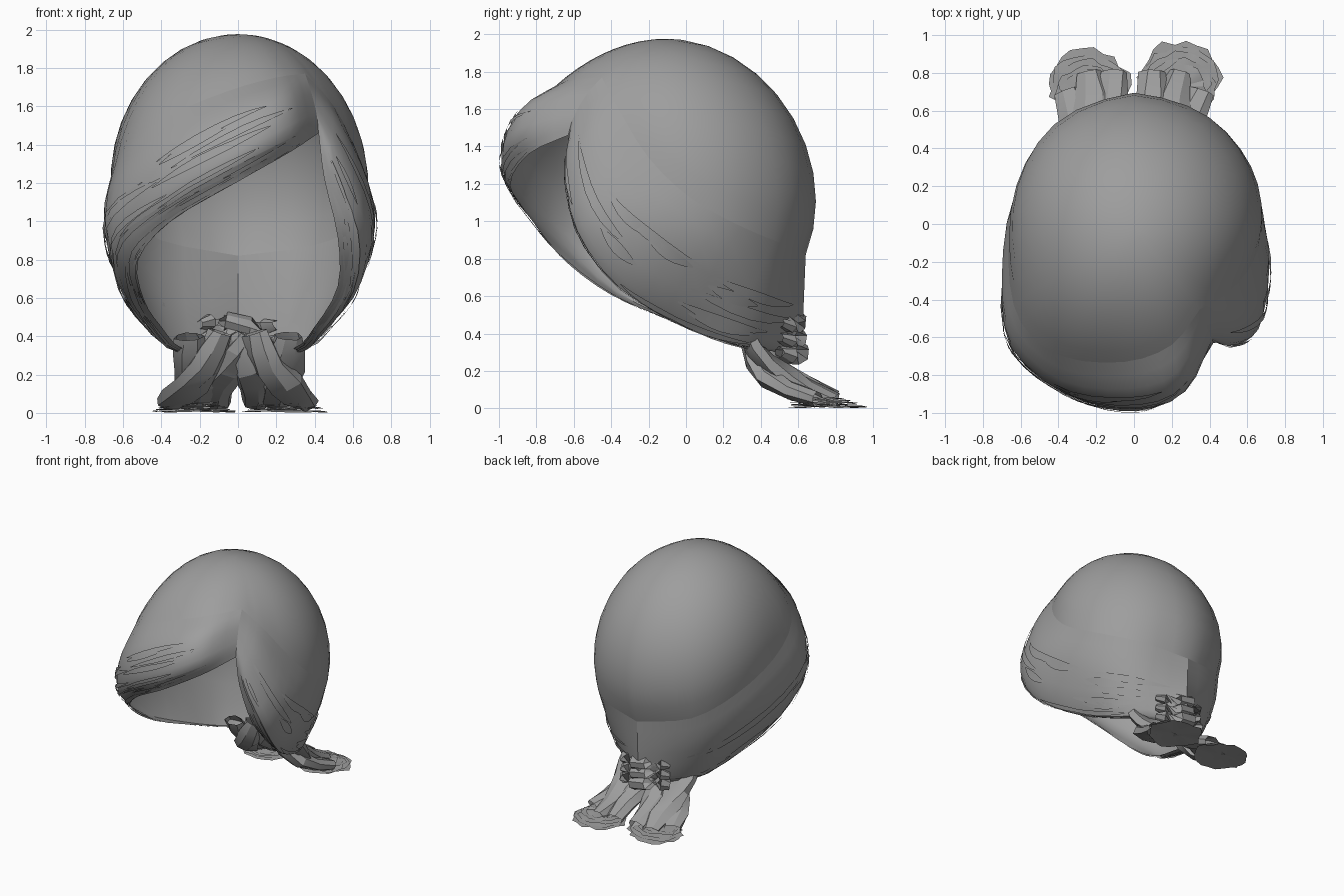
import bpy, bmesh, math, random
from mathutils import Vector as V

if "Cube" in bpy.data.objects:
    bpy.data.objects.remove(bpy.data.objects["Cube"])
random.seed(4)

grey = bpy.data.materials.new("hair grey")
grey.diffuse_color = (0.34, 0.34, 0.34, 1)
grey.use_nodes = True
grey.node_tree.nodes["Principled BSDF"].inputs["Base Color"].default_value = grey.diffuse_color
MID = V((0, -0.1, 1.05))


def make(name, verts, faces, outward=None, angle=40):
    bm = bmesh.new()
    vs = [bm.verts.new(v) for v in verts]
    for f in faces:
        bm.faces.new([vs[i] for i in f])
    bmesh.ops.remove_doubles(bm, verts=bm.verts, dist=0.0005)
    bmesh.ops.recalc_face_normals(bm, faces=bm.faces)
    if outward is not None:
        bm.normal_update()
        s = sum(f.normal.dot(f.calc_center_median() - outward) * f.calc_area() for f in bm.faces)
        if s < 0:
            bmesh.ops.reverse_faces(bm, faces=bm.faces)
    me = bpy.data.meshes.new(name)
    bm.to_mesh(me)
    bm.free()
    me.materials.append(grey)
    ob = bpy.data.objects.new(name, me)
    bpy.context.collection.objects.link(ob)
    bpy.ops.object.select_all(action='DESELECT')
    ob.select_set(True)
    bpy.context.view_layer.objects.active = ob
    bpy.ops.object.shade_smooth_by_angle(angle=math.radians(angle))
    return ob


def grid_faces(rows, cols, wrap=False, start=0):
    n = cols if wrap else cols - 1
    return [(start + r * cols + c, start + r * cols + (c + 1) % cols,
             start + (r + 1) * cols + (c + 1) % cols, start + (r + 1) * cols + c)
            for r in range(rows - 1) for c in range(n)]


def spline(pts, t):
    """Smooth curve through pts, t from 0 to 1"""
    n = len(pts) - 1
    x = min(max(t, 0), 1) * n
    i = min(int(x), n - 1)
    f = x - i
    p1, p2 = pts[i], pts[i + 1]
    p0 = pts[i - 1] if i else p1 * 2 - p2
    p3 = pts[i + 2] if i + 2 <= n else p2 * 2 - p1
    return 0.5 * (2 * p1 + (p2 - p0) * f + (2 * p0 - 5 * p1 + 4 * p2 - p3) * f * f
                  + (3 * p1 - p0 - 3 * p2 + p3) * f ** 3)


# Stations from the parting to the nape: seam, middle, low edge, inner edge
nape = [(0, .64, .82), (0, .63, .58), (0, .62, .36), (0, .58, .29)]
left = [
    [(.35, -.45, 1.77), (.38, -.53, 1.68), (.41, -.60, 1.56), (.42, -.63, 1.46)],
    [(.20, -.64, 1.75), (.24, -.82, 1.64), (.27, -.89, 1.48), (.27, -.84, 1.36)],
    [(-.05, -.73, 1.68), (-.02, -.91, 1.54), (0, -.99, 1.34), (-.03, -.94, 1.19)],
    [(-.38, -.70, 1.54), (-.38, -.86, 1.35), (-.36, -.90, 1.14), (-.35, -.82, 1.00)],
    [(-.60, -.52, 1.36), (-.65, -.62, 1.15), (-.64, -.66, .92), (-.52, -.65, .80)],
    [(-.665, -.2, 1.2), (-.70, -.30, .98), (-.62, -.37, .66), (-.49, -.36, .59)],
    [(-.61, .2, 1.05), (-.63, .12, .82), (-.50, 0, .48), (-.40, -.02, .45)],
    [(-.40, .5, .90), (-.40, .45, .65), (-.34, .35, .35), (-.28, .33, .33)],
    nape]
right = [
    left[0],
    [(.50, -.36, 1.60), (.55, -.50, 1.46), (.52, -.64, 1.30), (.45, -.62, 1.22)],
    [(.63, -.2, 1.34), (.69, -.38, 1.15), (.65, -.57, .97), (.52, -.56, .92)],
    [(.68, .03, 1.12), (.71, -.15, .93), (.63, -.34, .66), (.52, -.33, .66)],
    [(.61, .3, .97), (.61, .15, .75), (.48, .02, .45), (.40, 0, .45)],
    [(.38, .54, .87), (.39, .45, .62), (.34, .35, .35), (.28, .33, .33)],
    nape]
left = [[V(p) for p in s] for s in left]
right = [[V(p) for p in s] for s in right]


def surf(st, u, v):
    return spline([spline([s[k] for s in st], u) for k in range(4)], v)


# Swept hair bands
def band(name, st, nu, nv=9):
    vs = [surf(st, i / nu, j / (nv - 1)) for i in range(nu + 1) for j in range(nv)]
    make(name, vs, grid_faces(nu + 1, nv), MID)


band("left_swept_band", left, 24)
band("right_swept_band", right, 18)

# Crown dome: spreads from the top pole to the seam of the bands
ring = [surf(left, i / 24, 0) for i in range(24)] + [surf(right, 1 - i / 18, 0) for i in range(18)]
C, R, SH = V((0, -.02, 1.2)), V((.67, .715, .77)), .13
verts, N = [], 11
for k in range(N):
    t = k / (N - 1)
    for p in ring:
        d = p - C
        d.z += SH * d.y
        q = V((d.x / R.x, d.y / R.y, d.z / R.z))
        length = q.length
        top = V((0, 0, 1))
        q = q.normalized()
        w = top.angle(q)
        s = (top * math.sin((1 - t) * w) + q * math.sin(t * w)) / math.sin(w)
        s *= 1 + (length - 1) * t ** 3
        o = V((s.x * R.x, s.y * R.y, s.z * R.z))
        o.z -= SH * o.y
        verts.append(C + o)
make("crown", verts, grid_faces(N, len(ring), True), MID, 60)


# Loose strands lying on the bands
def strands(name, st, count):
    vs, fs = [], []
    for _ in range(count):
        v = 1 - 0.65 * random.random() ** 1.6
        u0 = random.uniform(.05, .7)
        u1 = min(.98, u0 + random.uniform(.12, .35))
        start, n = len(vs), 7
        for i in range(n):
            u = u0 + (u1 - u0) * i / (n - 1)
            wid = .03 * math.sin(math.pi * (i + .3) / (n - .4))
            for e in (-wid, wid):
                p = surf(st, u, min(1, v + e))
                vs.append(p + (p - MID).normalized() * (.004 + .008 * math.sin(math.pi * i / (n - 1))))
        fs += grid_faces(n, 2, start=start)
    make(name, vs, fs, MID)


strands("left_strands", left, 34)
strands("right_strands", right, 30)


# Tufts: flattened, jagged open tubes
def tube(path, radii, flat=.6, sides=7, jag=.18, rows=6):
    path = [V(p) for p in path]
    rr = [V((r, 0, 0)) for r in radii]
    vs = []
    for i in range(rows):
        t = i / (rows - 1)
        p = spline(path, t)
        tan = (spline(path, min(1, t + .05)) - spline(path, max(0, t - .05))).normalized()
        a = tan.cross(V((0, .5, 1))).normalized() if abs(tan.x) < .95 else V((0, 1, 0))
        b = tan.cross(a).normalized()
        r = spline(rr, t).x
        for k in range(sides):
            g = 2 * math.pi * k / sides + t * .8
            m = r * (1 + random.uniform(-jag, jag))
            q = p + a * math.cos(g) * m + b * math.sin(g) * m * flat
            q.z = max(q.z, .004)
            vs.append(q)
    return vs, grid_faces(rows, sides, True)


tufts = [
    ([(.26, .32, .40), (.25, .40, .27), (.20, .58, .13), (.24, .80, .04)], (.075, .10, .11, .07)),
    ([(.09, .34, .42), (.15, .37, .27), (.27, .48, .13), (.36, .70, .05)], (.07, .09, .10, .07)),
    ([(-.05, .42, .40), (.04, .44, .25), (.10, .58, .15), (.10, .80, .05)], (.07, .09, .10, .07)),
]
for sx, side in ((1, "right"), (-1, "left")):
    for i, (path, rad) in enumerate(tufts):
        vs, fs = tube([(x * sx, y, z) for x, y, z in path], rad)
        make(f"{side}_tuft_{i + 1}", vs, fs, None, 25)

    # Ragged flat fan where the tail rests on the ground
    vs, fs = [], []
    for layer in range(5):
        s, n = len(vs), 22
        z = .004 + .011 * layer
        sc = 1 - .09 * layer
        cx, cy = .245 * sx, (.775 if sx > 0 else .74) - .012 * layer
        vs.append(V((cx, cy, z + .012)))
        for k in range(n):
            g = 2 * math.pi * k / n
            m = sc * random.uniform(.84, 1.03)
            vs.append(V((cx + .23 * m * math.cos(g), cy + .205 * m * math.sin(g),
                         z + random.uniform(-.003, .008))))
        fs += [(s, s + 1 + k, s + 1 + (k + 1) % n) for k in range(n)]
    make(f"{side}_tail_fan", vs, fs, V((0, .7, -1)), 30)

# Tie gathering the hair at the nape
for i, (z, r) in enumerate(((.46, .06), (.38, .065), (.30, .075))):
    vs, fs = tube([(-.2, .50, z), (-.1, .57, z + .02), (.1, .58, z - .02), (.2, .50, z)],
                  (r * .5, r, r, r * .5), .8)
    make(f"nape_tie_{i + 1}", vs, fs, None, 30)
